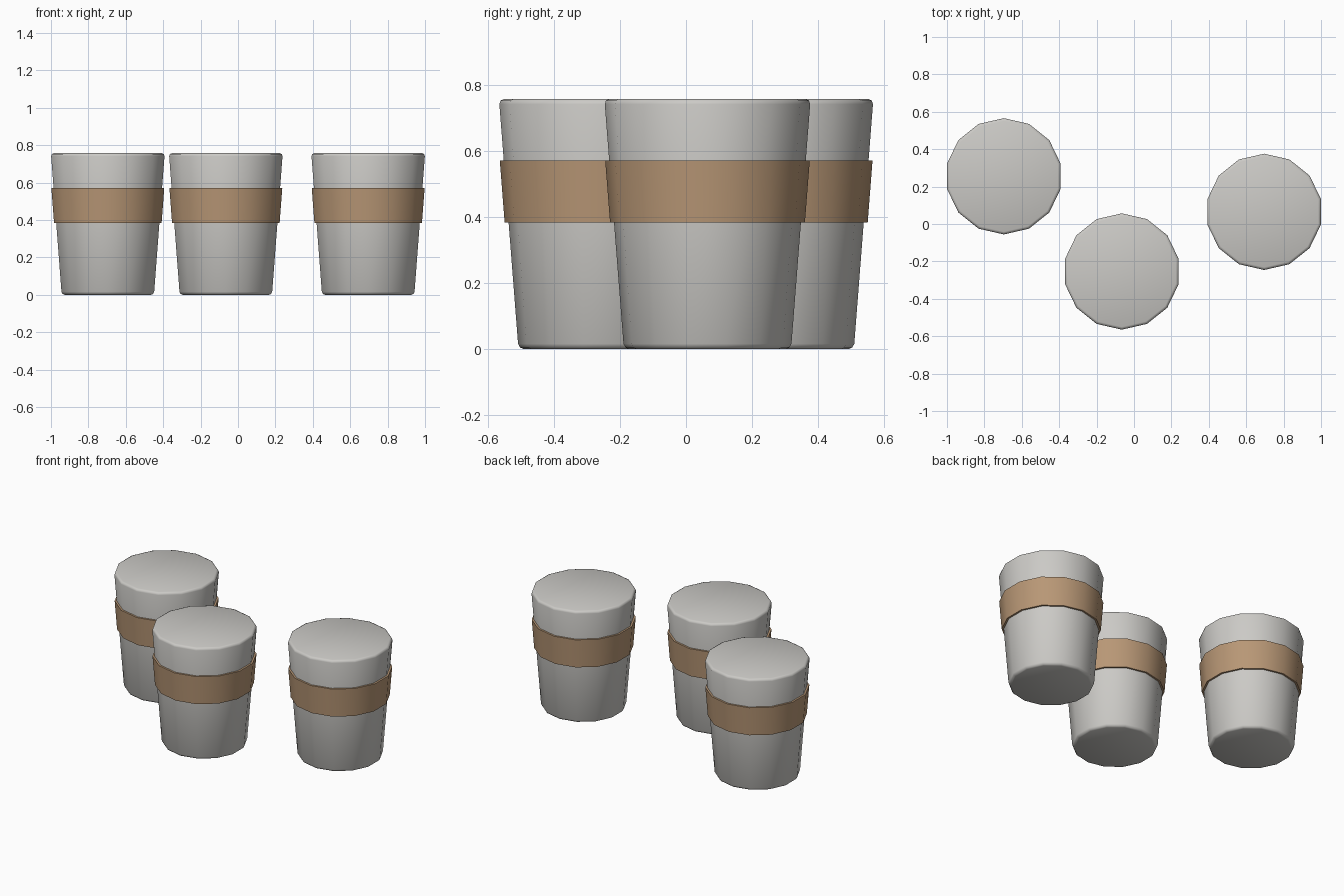
import bpy, bmesh, math

if "Cube" in bpy.data.objects:
    bpy.data.objects.remove(bpy.data.objects["Cube"])

SIDES = 14
R_BOTTOM, R_TOP, HEIGHT = 0.253, 0.312, 0.757


def material(name, rgb):
    m = bpy.data.materials.new(name)
    m.diffuse_color = (*rgb, 1.0)
    m.use_nodes = True
    m.node_tree.nodes["Principled BSDF"].inputs["Base Color"].default_value = m.diffuse_color
    return m


GREY = material("warm light grey", (0.60, 0.59, 0.565))
TAN = material("cardboard tan", (0.48, 0.31, 0.18))


def lathe(name, profile, centre, mat, closed=False):
    """Spin (radius, z) points round z; open profiles get end caps."""
    bm = bmesh.new()
    rings = []
    for r, z in profile:
        ring = []
        for i in range(SIDES):
            a = math.pi / 2 + 2 * math.pi * i / SIDES
            ring.append(bm.verts.new((r * math.cos(a), r * math.sin(a), z)))
        rings.append(ring)
    pairs = list(zip(rings, rings[1:]))
    if closed:
        pairs.append((rings[-1], rings[0]))
    else:
        bm.faces.new(rings[0][::-1])
        bm.faces.new(rings[-1])
    for lo, hi in pairs:
        for i in range(SIDES):
            j = (i + 1) % SIDES
            bm.faces.new((lo[i], lo[j], hi[j], hi[i]))
    bmesh.ops.recalc_face_normals(bm, faces=bm.faces)
    for f in bm.faces:
        f.smooth = True
    me = bpy.data.meshes.new(name)
    bm.to_mesh(me)
    bm.free()
    me.materials.append(mat)
    ob = bpy.data.objects.new(name, me)
    ob.location = (*centre, 0)
    bpy.context.collection.objects.link(ob)
    return ob


def wall(z):
    return R_BOTTOM + (R_TOP - R_BOTTOM) * z / HEIGHT


# Cup outline with softly rounded base and lid corners
B = 0.016
cup_profile = [
    (R_BOTTOM - B, 0), (R_BOTTOM - 0.3 * B, 0.3 * B), (wall(B), B),
    (wall(HEIGHT - B), HEIGHT - B),
    (R_TOP - 0.3 * B, HEIGHT - 0.3 * B), (R_TOP - B, HEIGHT),
]

# Sleeve is a tapered ring standing just off the cup wall
Z0, Z1, OUT = 0.383, 0.57, 0.012
sleeve_profile = [
    (wall(Z0) - 0.01, Z0), (wall(Z0) + OUT, Z0),
    (wall(Z1) + OUT, Z1), (wall(Z1) - 0.01, Z1),
]

for side, centre in (("left", (-0.696, 0.255)),
                     ("middle", (-0.065, -0.254)),
                     ("right", (0.696, 0.065))):
    lathe("cup_" + side, cup_profile, centre, GREY)
    sleeve = lathe("sleeve_" + side, sleeve_profile, centre, TAN, closed=True)
    bpy.ops.object.select_all(action='DESELECT')
    sleeve.select_set(True)
    bpy.context.view_layer.objects.active = sleeve
    bpy.ops.object.shade_smooth_by_angle(angle=math.radians(40))
